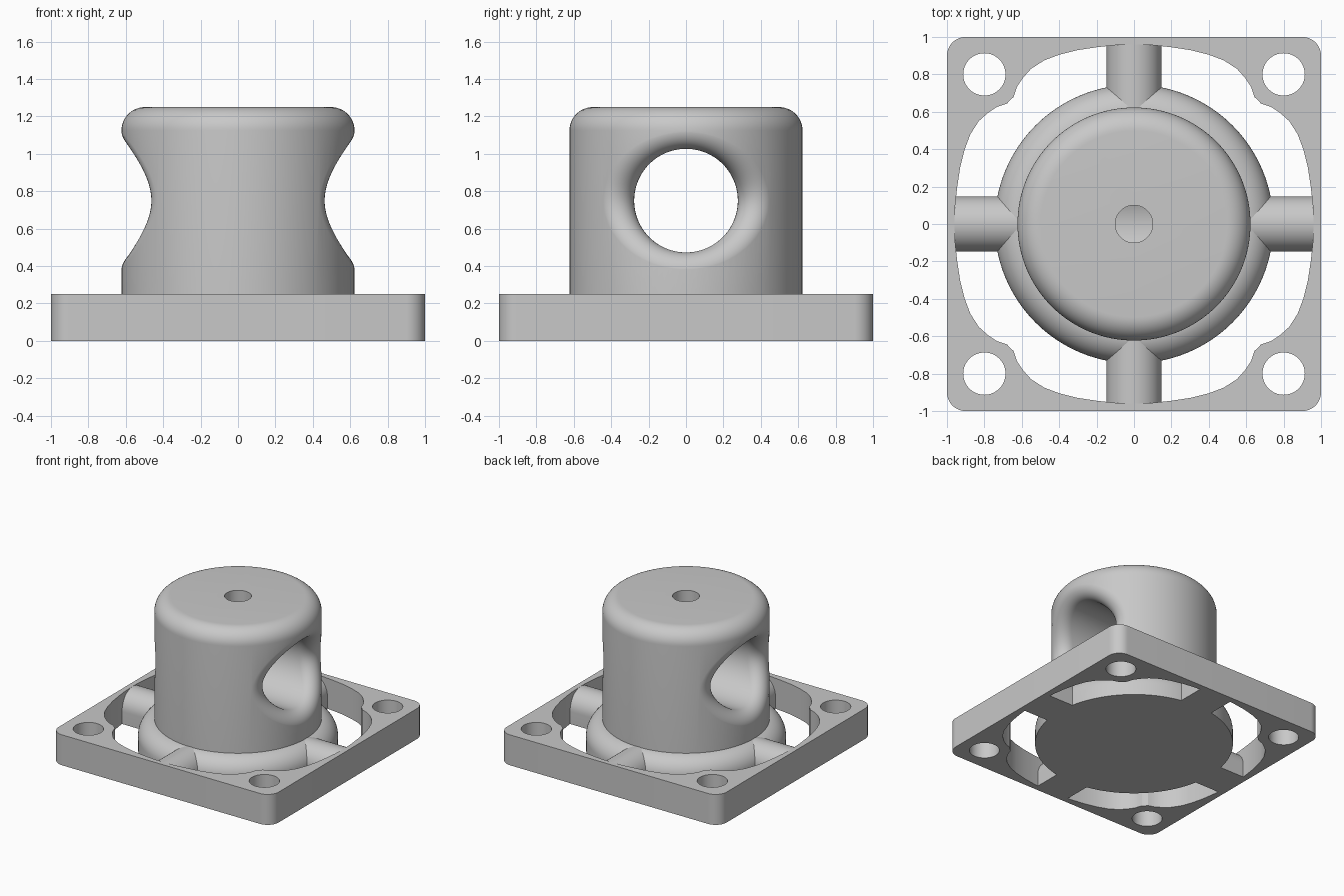
import bpy, bmesh, math
from mathutils import Vector

cube = bpy.data.objects.get("Cube")
if cube:
    bpy.data.objects.remove(cube)

grey = bpy.data.materials.new("plain grey")
grey.use_nodes = True
COLOUR = (0.58, 0.58, 0.58, 1)
grey.diffuse_color = COLOUR
grey.node_tree.nodes["Principled BSDF"].inputs["Base Color"].default_value = COLOUR


def finish(bm, name):
    bmesh.ops.recalc_face_normals(bm, faces=bm.faces[:])
    mesh = bpy.data.meshes.new(name)
    bm.to_mesh(mesh)
    bm.free()
    mesh.materials.append(grey)
    obj = bpy.data.objects.new(name, mesh)
    bpy.context.collection.objects.link(obj)
    return obj


def prism(name, outline, start, along):
    """Extrude a closed outline of 3D points from start by a vector."""
    bm = bmesh.new()
    face = bm.faces.new([bm.verts.new(Vector(p) + Vector(start)) for p in outline])
    new = bmesh.ops.extrude_face_region(bm, geom=[face])["geom"]
    verts = [g for g in new if isinstance(g, bmesh.types.BMVert)]
    bmesh.ops.translate(bm, verts=verts, vec=along)
    return finish(bm, name)


def loft(name, rings, caps=True):
    """Skin a list of equally long closed rings."""
    bm = bmesh.new()
    rows = [[bm.verts.new(p) for p in ring] for ring in rings]
    n = len(rows[0])
    for a, b in zip(rows, rows[1:]):
        for i in range(n):
            j = (i + 1) % n
            bm.faces.new((a[i], a[j], b[j], b[i]))
    bm.faces.new(rows[0])
    bm.faces.new(rows[-1])
    return finish(bm, name)


def circle(r, z=0, cx=0, cy=0, n=128):
    return [(cx + r * math.cos(math.tau * i / n), cy + r * math.sin(math.tau * i / n), z)
            for i in range(n)]


def arc(cx, cy, r, a0, a1, n=12):
    angles = [math.radians(a0 + (a1 - a0) * i / n) for i in range(n + 1)]
    return [(cx + r * math.cos(a), cy + r * math.sin(a)) for a in angles]


def lathe(name, profile):
    return loft(name, [circle(r, z) for r, z in profile])


def cut(obj, cutter):
    mod = obj.modifiers.new("cut", "BOOLEAN")
    mod.operation = "DIFFERENCE"
    mod.solver = "EXACT"
    mod.object = cutter
    bpy.context.view_layer.objects.active = obj
    bpy.ops.object.modifier_apply(modifier=mod.name)
    bpy.data.objects.remove(cutter)


def smooth(obj):
    bpy.ops.object.select_all(action="DESELECT")
    obj.select_set(True)
    bpy.context.view_layer.objects.active = obj
    bpy.ops.object.shade_smooth_by_angle(angle=math.radians(30))


BASE = 0.25      # base height
ROUND = 0.147    # rounding of spokes and ring
UP = (0, 0, 1)

# Square base frame with rounded corners
outline = []
for k, (sx, sy) in enumerate([(1, 1), (-1, 1), (-1, -1), (1, -1)]):
    outline += [(x, y, 0) for x, y in arc(sx * 0.9, sy * 0.9, 0.1, 90 * k, 90 * k + 90)]
frame = prism("base_frame", outline, (0, 0, 0), (0, 0, BASE))

# Central opening: one eighth of the outline, mirrored and turned
eighth = [(0, .96), (.1, .956), (.2, .945), (.3, .93), (.4, .905), (.48, .875), (.55, .83),
          (.595, .78), (.625, .735), (.637, .7), (.645, .677), (.663, .663)]
quarter = eighth + [(y, x) for x, y in reversed(eighth[1:-1])]
opening = []
for k in range(4):
    for x, y in quarter:
        for _ in range(k):
            x, y = y, -x
        opening.append((x, y, 0))
cut(frame, prism("opening_cutter", opening, (0, 0, -0.2), UP))

# Corner screw holes
for sx in (-1, 1):
    for sy in (-1, 1):
        hole = circle(0.113, 0, sx * 0.8, sy * 0.8, 64)
        cut(frame, prism("screw_hole_cutter", hole, (0, 0, -0.2), UP))
smooth(frame)

# Round-shouldered hub disc
smooth(lathe("hub_disc", [(0.745, 0)] + arc(0.745 - ROUND, BASE - ROUND, ROUND, 0, 90)))

# Four arched spokes joining hub and frame
arch = [(-ROUND, 0)] + arc(0, BASE - ROUND, ROUND, 180, 0, 24) + [(ROUND, 0)]
for k, side in enumerate(("left", "back", "right", "front")):
    spoke = prism(side + "_spoke", [(0, y, z) for y, z in arch], (0.5, 0, 0), (0.48, 0, 0))
    spoke.rotation_euler.z = k * math.pi / 2
    smooth(spoke)

# Post with rounded top edge
POST, TOP, EDGE = 0.623, 1.25, 0.125
post = lathe("post", [(POST, 0.2)] + arc(POST - EDGE, TOP - EDGE, EDGE, 0, 90))

# Cross hole with a rolled edge where it meets the post
BORE, ROLL, MID, STEPS, N = 0.277, 0.1, 0.75, 12, 128
outer = POST + 0.0005
half = [[] for _ in range(STEPS + 3)]
for i in range(N):
    t = math.tau * (i + 0.5) / N
    radial = Vector((0, math.cos(t), math.sin(t)))
    ball = radial * (BORE + ROLL)
    ball.x = math.sqrt((outer - ROLL) ** 2 - ball.y ** 2)
    out = Vector((ball.x, ball.y, 0)).normalized()
    span = (-radial).angle(out)
    for s in range(STEPS + 1):
        f = s / STEPS
        d = (-radial * math.sin((1 - f) * span) + out * math.sin(f * span)) / math.sin(span)
        half[s].append(ball + d * ROLL + Vector((0, 0, MID)))
    lip = half[STEPS][-1] + out * 0.2
    half[STEPS + 1].append(lip)
    half[STEPS + 2].append(Vector((1, lip.y, lip.z)))
mirrored = [[Vector((-p.x, p.y, p.z)) for p in ring] for ring in reversed(half)]
cut(post, loft("cross_hole_cutter", mirrored + half))

# Small hole from the top into the cross hole
cut(post, prism("top_hole_cutter", circle(0.1, 0, n=64), (0, 0, MID), UP))
smooth(post)
